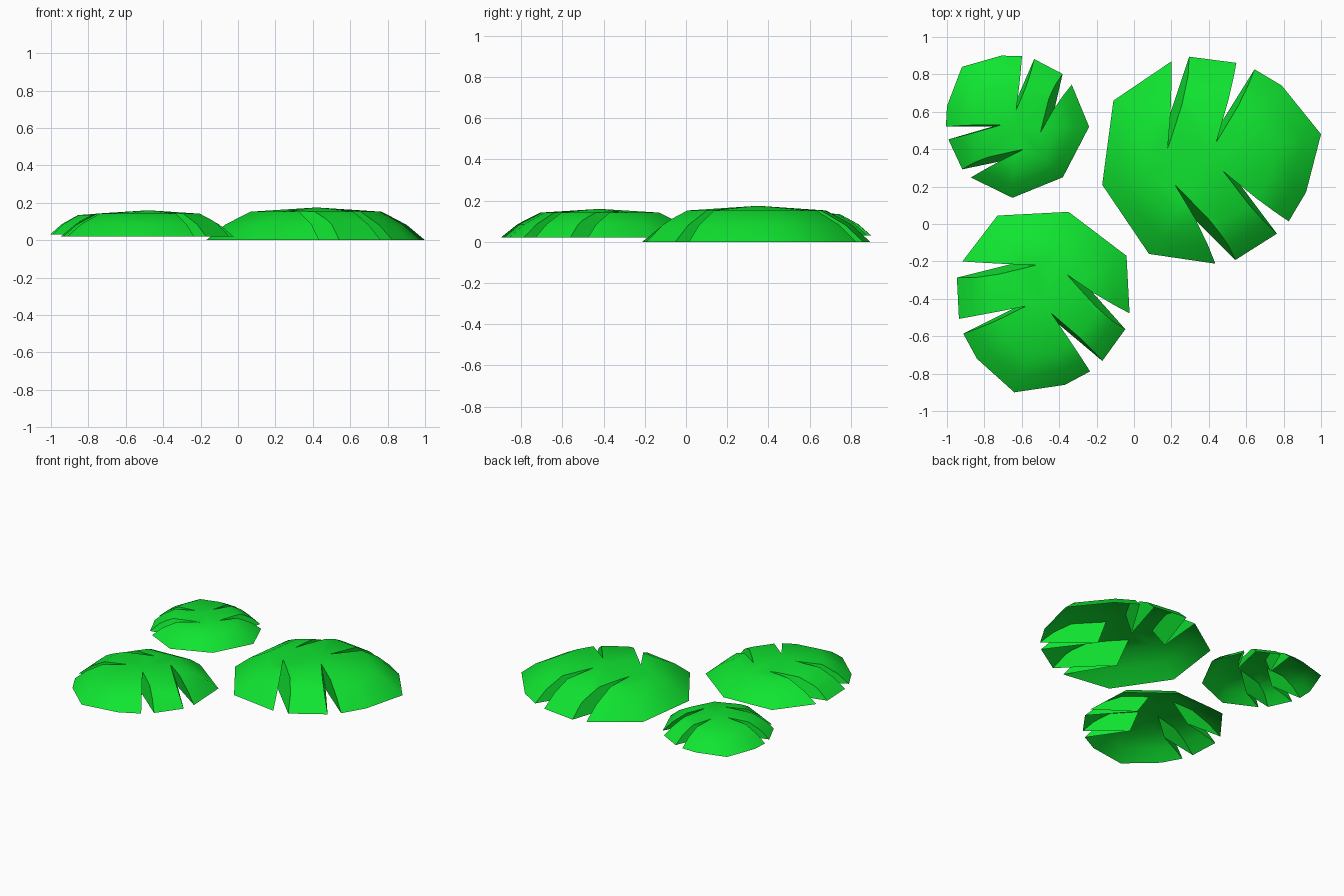
import bpy, bmesh, math
from mathutils import Vector

if "Cube" in bpy.data.objects:
    bpy.data.objects.remove(bpy.data.objects["Cube"])

green = bpy.data.materials.new("leaf_green")
green.use_nodes = True
green.diffuse_color = (0.005, 0.78, 0.03, 1)
green.node_tree.nodes["Principled BSDF"].inputs["Base Color"].default_value = green.diffuse_color

# Dome profile: (fraction of radius, fraction of height)
PROFILE = [(1, 0), (0.83, 0.47), (0.6, 0.87)]


def new_object(name, bm):
    bmesh.ops.recalc_face_normals(bm, faces=bm.faces)
    mesh = bpy.data.meshes.new(name)
    bm.to_mesh(mesh)
    bm.free()
    obj = bpy.data.objects.new(name, mesh)
    bpy.context.collection.objects.link(obj)
    return obj


def dome(name, center, rim, base, height):
    """Closed low dome: scaled copies of the rim joined up to one top point."""
    bm = bmesh.new()
    rings = [[bm.verts.new((*center.lerp(p, r), base + height * h)) for p in rim]
             for r, h in PROFILE]
    top = bm.verts.new((*center, base + height))
    n = len(rim)
    bm.faces.new(rings[0])
    for i in range(n):
        j = (i + 1) % n
        for low, high in zip(rings, rings[1:]):
            bm.faces.new((low[i], low[j], high[j], high[i]))
        bm.faces.new((rings[-1][i], rings[-1][j], top))
    return new_object(name, bm)


def notch_cutter(name, notches, base, height):
    """Leaning wedges, each with its tip inside the leaf and its mouth past the rim."""
    bm = bmesh.new()
    for mouth_a, mouth_b, tip, lean in notches:
        a, b, t, s = map(Vector, (mouth_a, mouth_b, tip, lean))
        foot = t - s
        corners = [foot, foot + (a - foot) * 1.5, foot + (b - foot) * 1.5]
        ends = [[bm.verts.new((*(c + s * k), base + 0.93 * height * k)) for c in corners]
                for k in (-0.4, 2)]
        low, high = ends
        bm.faces.new(low)
        bm.faces.new(high)
        for i in range(3):
            j = (i + 1) % 3
            bm.faces.new((low[i], low[j], high[j], high[i]))
    cutter = new_object(name, bm)
    cutter.hide_render = True
    return cutter


def leaf(name, center, base, height, corners, notches):
    center = Vector(center)
    # Rim passes through the corners and just outside each notch mouth
    rim = [Vector(c) for c in corners]
    for a, b, _, _ in notches:
        mid = (Vector(a) + Vector(b)) / 2
        rim.append(center + (mid - center) * 1.02)
    rim.sort(key=lambda p: math.atan2(p.y - center.y, p.x - center.x))

    obj = dome(name, center, rim, base, height)
    cutter = notch_cutter(name + "_cutter", notches, base, height)
    mod = obj.modifiers.new("notches", "BOOLEAN")
    mod.operation = "DIFFERENCE"
    mod.solver = "EXACT"
    mod.object = cutter
    deps = bpy.context.evaluated_depsgraph_get()
    cut = bpy.data.meshes.new_from_object(obj.evaluated_get(deps))
    obj.modifiers.clear()
    obj.data = cut
    bpy.data.objects.remove(cutter)

    # Open the underside
    bm = bmesh.new()
    bm.from_mesh(cut)
    under = [f for f in bm.faces if all(v.co.z < base + 0.001 for v in f.verts)]
    bmesh.ops.delete(bm, geom=under, context="FACES")
    bm.to_mesh(cut)
    bm.free()
    cut.materials.clear()
    cut.materials.append(green)

    bpy.ops.object.select_all(action="DESELECT")
    obj.select_set(True)
    bpy.context.view_layer.objects.active = obj
    bpy.ops.object.shade_smooth_by_angle(angle=math.radians(40))


# Each notch: two mouth points on the rim, inner tip, lean of the walls
leaf("large_leaf", (0.42, 0.35), 0.0, 0.175,
     [(-.17, .21), (-.11, .66), (.79, .74), (1, .48), (.92, .17), (.08, -.16)],
     [((.2, .87), (.3, .91), (.18, .4), (.01, -.12)),
      ((.55, .87), (.64, .82), (.44, .44), (0, -.06)),
      ((.82, .02), (.77, -.06), (.48, .28), (-.05, .02)),
      ((.55, -.2), (.44, -.22), (.22, .21), (-.02, .1))])

leaf("medium_leaf", (-0.48, -0.42), 0.02, 0.14,
     [(-.73, .045), (-.35, .065), (-.04, -.17), (-.37, -.86), (-.64, -.9), (-.84, -.72)],
     [((-.02, -.48), (-.04, -.57), (-.36, -.27), (-.08, .03)),
      ((-.16, -.74), (-.24, -.78), (-.44, -.48), (-.03, .05)),
      ((-.9, -.58), (-.95, -.51), (-.58, -.44), (.06, .01)),
      ((-.96, -.29), (-.92, -.2), (-.52, -.22), (.12, -.01))])

leaf("small_leaf", (-0.63, 0.52), 0.03, 0.12,
     [(-1, .63), (-.92, .84), (-.71, .9), (-.24, .52), (-.38, .25), (-.65, .14)],
     [((-.6, .89), (-.53, .89), (-.63, .61), (0, -.05)),
      ((-.38, .81), (-.33, .75), (-.5, .49), (-.06, -.06)),
      ((-1, .52), (-1, .45), (-.71, .53), (.05, .01)),
      ((-.93, .29), (-.87, .25), (-.59, .4), (.1, .06))])
